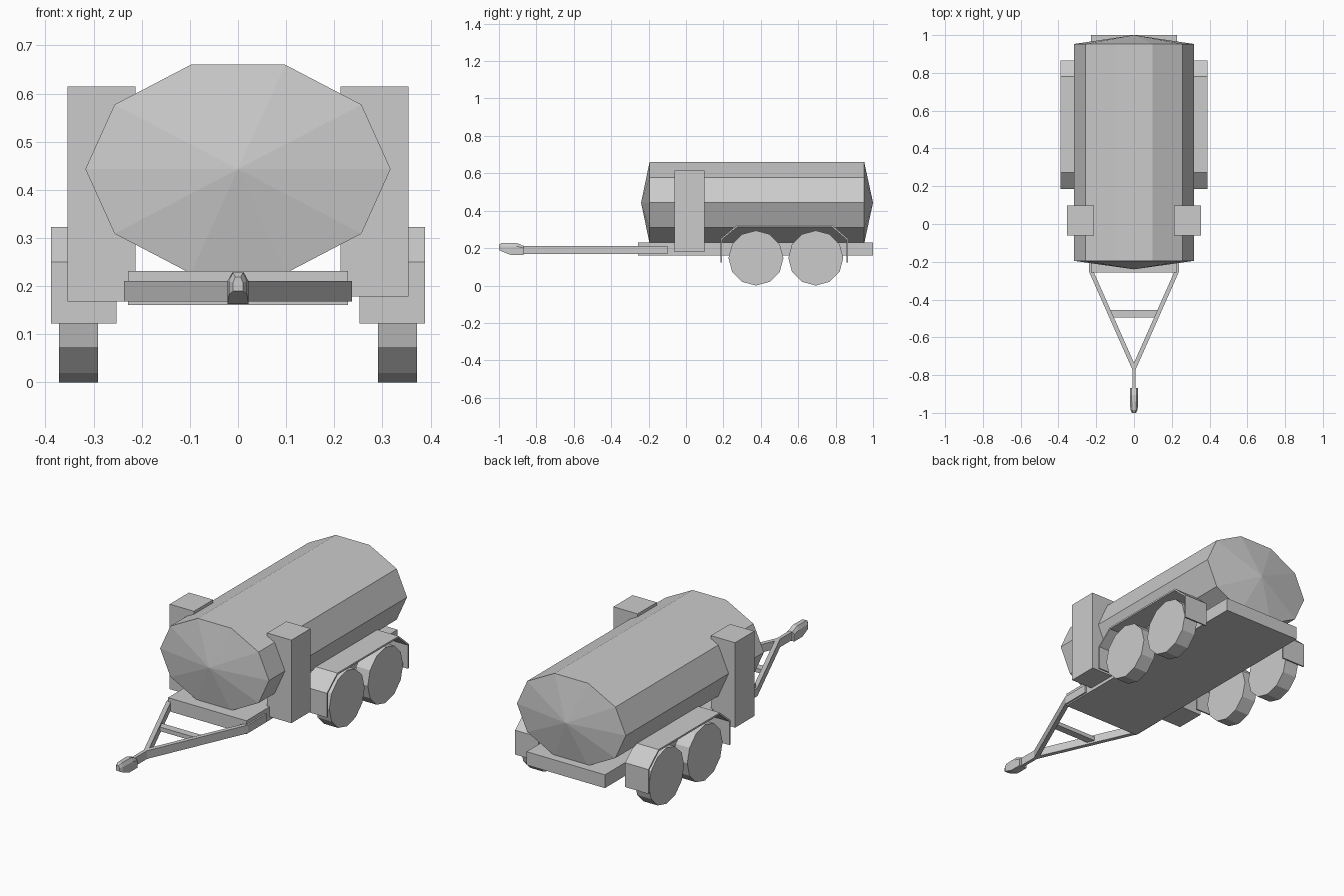
import bpy, bmesh, math
from mathutils import Vector

default = bpy.data.objects.get("Cube")
if default:
    bpy.data.objects.remove(default, do_unlink=True)

GREY = (0.6, 0.6, 0.6, 1.0)
paint = bpy.data.materials.new("light_grey")
paint.use_nodes = True
paint.diffuse_color = GREY
paint.node_tree.nodes["Principled BSDF"].inputs["Base Color"].default_value = GREY


def finish(name, bm):
    bmesh.ops.recalc_face_normals(bm, faces=bm.faces)
    mesh = bpy.data.meshes.new(name)
    bm.to_mesh(mesh)
    bm.free()
    mesh.materials.append(paint)
    obj = bpy.data.objects.new(name, mesh)
    bpy.context.collection.objects.link(obj)
    return obj


def box(name, x, y, z):
    bm = bmesh.new()
    bmesh.ops.create_cube(bm, size=1)
    for v in bm.verts:
        v.co = Vector([(a + b) / 2 + c * (b - a) for (a, b), c in zip((x, y, z), v.co)])
    return finish(name, bm)


def prism(name, outline, axis, low, high):
    """Extrude a 2D outline along x (outline is y, z) or z (outline is x, y)."""
    bm = bmesh.new()
    at = (lambda p, t: (t, *p)) if axis == "x" else (lambda p, t: (*p, t))
    face = bm.faces.new([bm.verts.new(at(p, low)) for p in outline])
    grown = bmesh.ops.extrude_face_region(bm, geom=[face], use_keep_orig=True)
    move = Vector((high - low, 0, 0) if axis == "x" else (0, 0, high - low))
    bmesh.ops.translate(bm, vec=move, verts=[v for v in grown["geom"]
                                             if isinstance(v, bmesh.types.BMVert)])
    return finish(name, bm)


def loft(name, rings, tips=None):
    """Skin rings of points; close with flat ends or with pointed tips."""
    bm = bmesh.new()
    rows = [[bm.verts.new(p) for p in ring] for ring in rings]
    n = len(rows[0])
    for a, b in zip(rows, rows[1:]):
        for i in range(n):
            j = (i + 1) % n
            bm.faces.new((a[i], a[j], b[j], b[i]))
    for k, row in enumerate((rows[0], rows[-1])):
        if tips:
            tip = bm.verts.new(tips[k])
            for i in range(n):
                bm.faces.new((row[i], row[(i + 1) % n], tip))
        else:
            bm.faces.new(row)
    return finish(name, bm)


def ellipse(y, cz, rx, rz, sides):
    return [(rx * math.cos(math.tau * i / sides), y, cz + rz * math.sin(math.tau * i / sides))
            for i in range(sides)]


# Tank with shallow pointed ends
TANK_Z = 0.443
loft("tank", [ellipse(y, TANK_Z, 0.317, 0.228, 10) for y in (-0.195, 0.953)],
     [(0, -0.24, TANK_Z), (0, 1.0, TANK_Z)])

# Chassis bed
box("chassis", (-0.228, 0.228), (-0.256, 1.0), (0.161, 0.231))

# A-shaped drawbar, running back along the chassis sides
half = [(0.215, -0.25), (0.215, -0.1), (0.237, -0.1), (0.237, -0.255),
        (0.009, -0.77), (0.009, -0.87)]
prism("drawbar", [(0, -0.735)] + half + [(-x, y) for x, y in reversed(half)],
      "z", 0.168, 0.211)
box("drawbar_brace", (-0.125, 0.125), (-0.495, -0.455), (0.178, 0.2))

# Coupler: chamfered sections of (y, half width, bottom, shoulder, top)
sections = [(-1.0, 0.01, 0.19, 0.208, 0.219), (-0.985, 0.019, 0.182, 0.21, 0.228),
            (-0.935, 0.022, 0.163, 0.21, 0.228), (-0.905, 0.022, 0.163, 0.21, 0.228),
            (-0.868, 0.022, 0.163, 0.2, 0.212)]
loft("coupler", [[(-w, y, b), (w, y, b), (w, y, s), (w * 0.55, y, t),
                  (-w * 0.55, y, t), (-w, y, s)] for y, w, b, s, t in sections])

# Fender outline: a bent plate
outer = [(0.185, 0.122), (0.185, 0.25), (0.272, 0.323), (0.782, 0.323),
         (0.866, 0.25), (0.866, 0.122)]
inner = [(0.193, 0.122), (0.193, 0.246), (0.275, 0.314), (0.779, 0.314),
         (0.858, 0.246), (0.858, 0.122)]

for side, s, cabinet_base in (("left", 1, 0.178), ("right", -1, 0.168)):
    # Side cabinet against the tank
    box(side + "_cabinet", sorted((s * 0.213, s * 0.354)), (-0.062, 0.098),
        (cabinet_base, 0.615))
    prism(side + "_fender", outer + inner[::-1], "x", s * 0.252, s * 0.388)
    # Tandem wheels
    for place, cy in (("front", 0.374), ("rear", 0.694)):
        r = 0.147
        ring = [(cy + r * math.cos(math.tau * i / 12), r + r * math.sin(math.tau * i / 12))
                for i in range(12)]
        prism(f"{side}_{place}_wheel", ring, "x", s * 0.291, s * 0.372)
